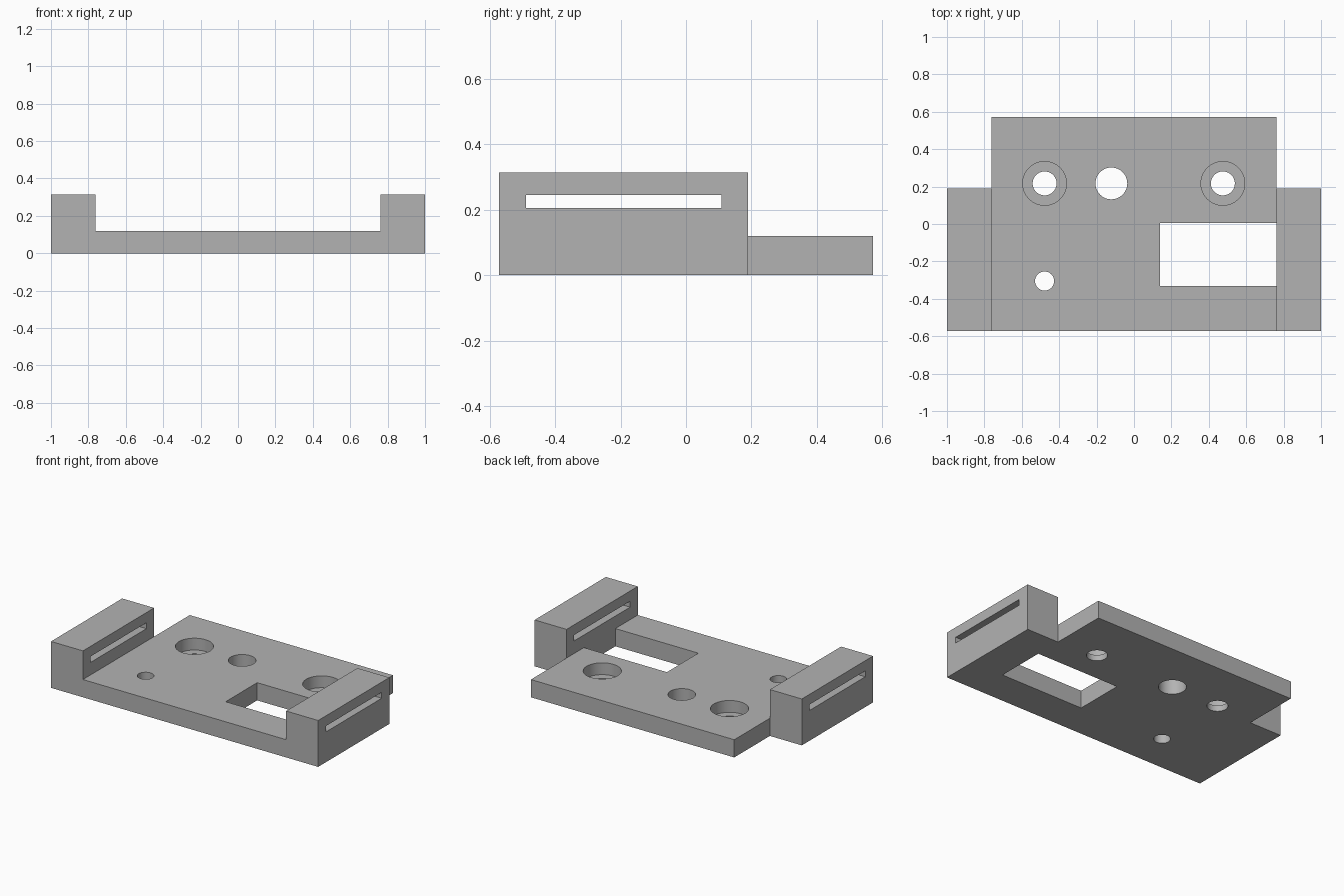
import bpy
from math import radians

if "Cube" in bpy.data.objects:
    bpy.data.objects.remove(bpy.data.objects["Cube"], do_unlink=True)

# Main dimensions
HALF_X, HALF_Y, HEIGHT = 1.0, 0.571, 0.314
PLATE_X, PLATE_Z, STEP_Y = 0.761, 0.12, 0.19
HOLE_Y, OUT = 0.217, 0.1

# Material
grey = bpy.data.materials.new("plain grey")
grey.use_nodes = True
colour = (0.45, 0.45, 0.45, 1)
grey.diffuse_color = colour
grey.node_tree.nodes["Principled BSDF"].inputs["Base Color"].default_value = colour


def box(name, x, y, z):
    """Box given by its (low, high) limits on each axis."""
    bpy.ops.mesh.primitive_cube_add(size=1, location=[sum(r) / 2 for r in (x, y, z)])
    ob = bpy.context.object
    ob.name = name
    ob.scale = [r[1] - r[0] for r in (x, y, z)]
    bpy.ops.object.transform_apply(location=True, rotation=True, scale=True)
    return ob


def cylinder(name, x, y, radius, low, high):
    bpy.ops.mesh.primitive_cylinder_add(vertices=64, radius=radius, depth=high - low,
                                        location=(x, y, (low + high) / 2))
    bpy.context.object.name = name
    return bpy.context.object


def cut(body, cutter):
    """Subtract the cutter from the body and discard it."""
    mod = body.modifiers.new(cutter.name, "BOOLEAN")
    mod.operation, mod.solver, mod.object = "DIFFERENCE", "EXACT", cutter
    bpy.context.view_layer.update()
    bpy.context.view_layer.objects.active = body
    bpy.ops.object.modifier_apply(modifier=mod.name)
    bpy.data.objects.remove(cutter, do_unlink=True)


# Solid block that becomes the bracket
bracket = box("mounting_bracket", (-HALF_X, HALF_X), (-HALF_Y, HALF_Y), (0, HEIGHT))
bracket.data.materials.append(grey)

# Channel between the two end walls
cut(bracket, box("channel", (-PLATE_X, PLATE_X), (-HALF_Y - OUT, HALF_Y + OUT),
                 (PLATE_Z, HEIGHT + OUT)))

# Back corner notches, leaving the plate as a tongue
for side in (-1, 1):
    limits = sorted((side * PLATE_X, side * (HALF_X + OUT)))
    cut(bracket, box("corner_notch", limits, (STEP_Y, HALF_Y + OUT), (-OUT, HEIGHT + OUT)))

# Strap slot through both end walls
cut(bracket, box("strap_slot", (-HALF_X - OUT, HALF_X + OUT), (-0.489, 0.108), (0.205, 0.245)))

# Rectangular window beside the left wall
cut(bracket, box("window", (0.14, PLATE_X), (-0.332, 0.005), (-OUT, PLATE_Z + OUT / 2)))

# Counterbored screw holes
for x in (-0.478, 0.475):
    cut(bracket, cylinder("screw_hole", x, HOLE_Y, 0.064, -OUT, PLATE_Z + OUT))
    cut(bracket, cylinder("counterbore", x, HOLE_Y, 0.117, 0.04, PLATE_Z + OUT))

# Plain round holes
cut(bracket, cylinder("cable_hole", -0.121, HOLE_Y, 0.085, -OUT, PLATE_Z + OUT))
cut(bracket, cylinder("pin_hole", -0.478, -0.305, 0.051, -OUT, PLATE_Z + OUT))

# Every face takes the single material; only the hole walls shade smooth
for face in bracket.data.polygons:
    face.material_index = 0
bpy.ops.object.select_all(action="DESELECT")
bracket.select_set(True)
bpy.context.view_layer.objects.active = bracket
bpy.ops.object.shade_smooth_by_angle(angle=radians(30))
